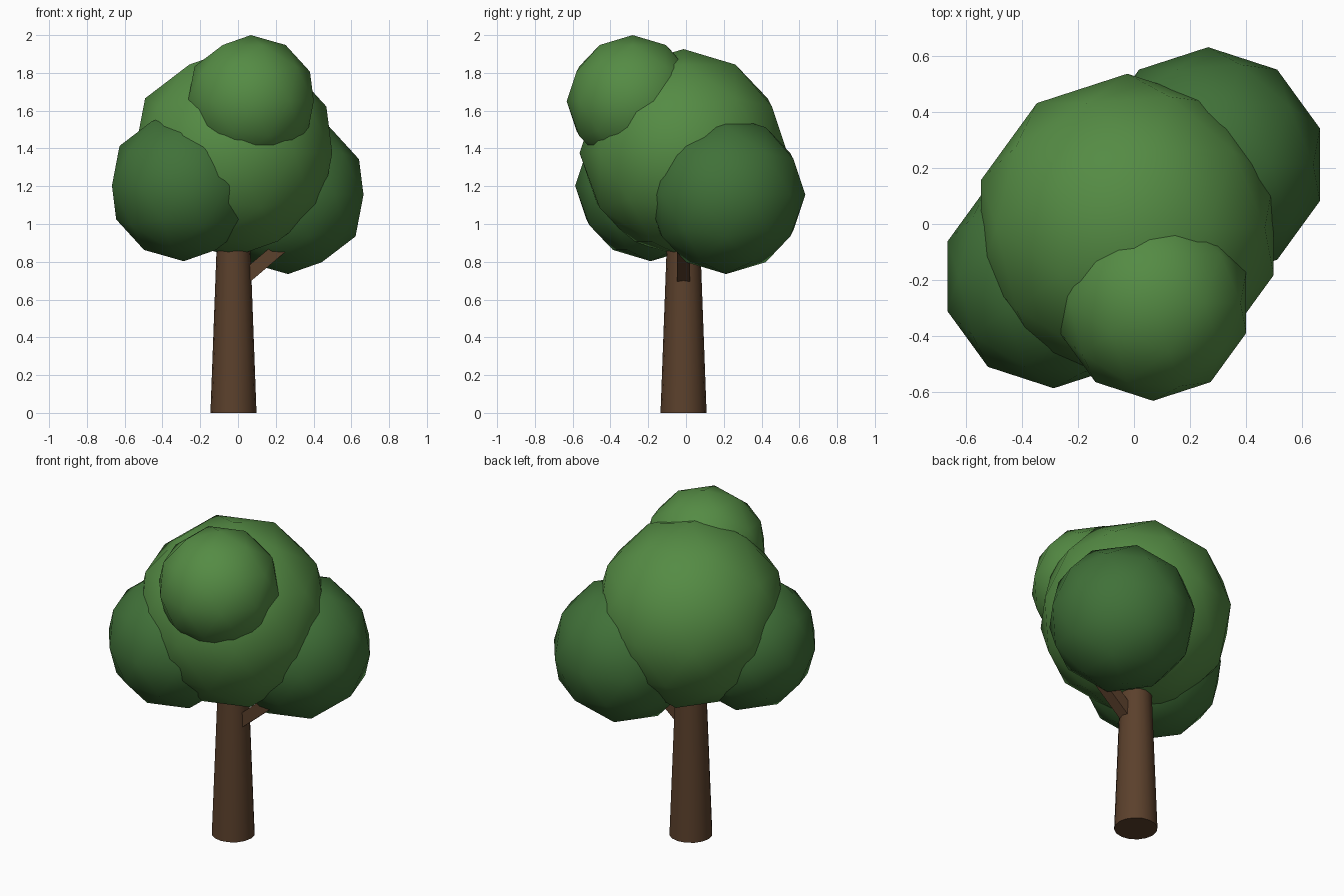
import bpy, math
from mathutils import Vector

if "Cube" in bpy.data.objects:
    bpy.data.objects.remove(bpy.data.objects["Cube"])


def material(name, rgb):
    m = bpy.data.materials.new(name)
    m.diffuse_color = (*rgb, 1)
    m.use_nodes = True
    m.node_tree.nodes["Principled BSDF"].inputs["Base Color"].default_value = m.diffuse_color
    return m


BARK = material("bark", (0.105, 0.052, 0.025))
LEAF = material("leaf", (0.09, 0.26, 0.058))
DARK_LEAF = material("dark_leaf", (0.052, 0.165, 0.04))


def finish(name, mat):
    ob = bpy.context.object
    ob.name = name
    ob.data.materials.append(mat)
    return ob


def foliage(name, centre, radius, mat):
    bpy.ops.mesh.primitive_ico_sphere_add(subdivisions=2, radius=radius, location=centre)
    bpy.ops.object.shade_smooth()
    return finish(name, mat)


TX, TY = -0.024, -0.013  # trunk axis

# Tapered trunk, running up into the crown
bpy.ops.mesh.primitive_cone_add(vertices=16, radius1=0.122, radius2=0.081,
                                depth=1.1, location=(TX, TY, 0.55))
bpy.ops.object.shade_smooth_by_angle(angle=math.radians(40))
finish("trunk", BARK)

# Square side branch reaching into the right-hand foliage
start, end = Vector((TX, TY, 0.665)), Vector((0.30, TY, 0.94))
axis = end - start
bpy.ops.mesh.primitive_cube_add(size=1, location=(start + end) / 2)
branch = finish("branch", BARK)
branch.scale = (axis.length, 0.069, 0.070)
branch.rotation_euler.y = -math.atan2(axis.z, axis.x)

# Low-poly leaf clumps
foliage("main_foliage", (TX, TY, 1.376), 0.55, LEAF)
foliage("top_foliage", (0.068, -0.282, 1.65), 0.35, LEAF)
foliage("left_foliage", (-0.287, -0.187, 1.203), 0.40, DARK_LEAF)
foliage("right_foliage", (0.265, 0.212, 1.155), 0.42, DARK_LEAF)
